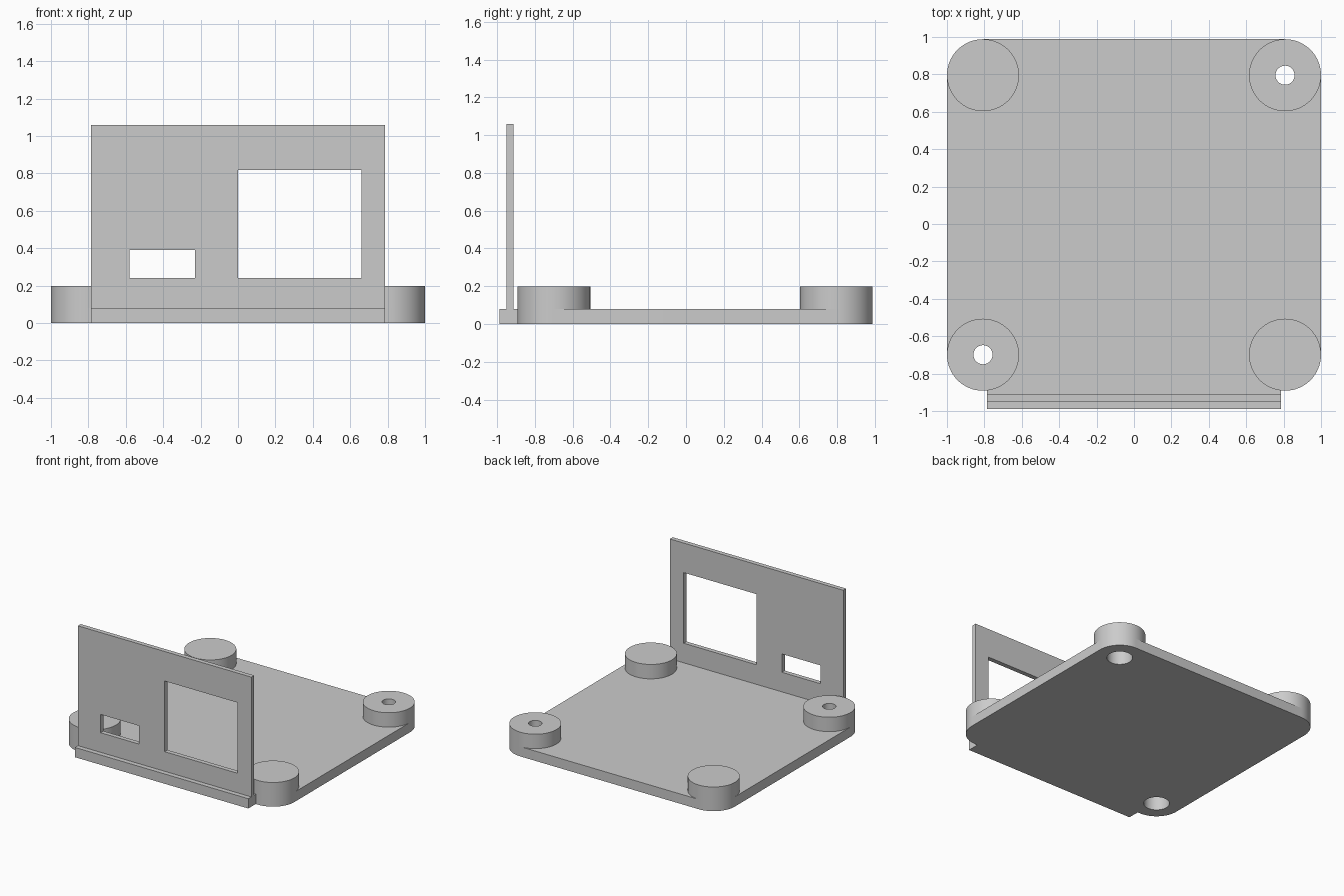
import bpy, bmesh, math
from mathutils import Matrix, Vector

cube = bpy.data.objects.get("Cube")
if cube:
    bpy.data.objects.remove(cube, do_unlink=True)

grey = bpy.data.materials.new("plain grey")
grey.use_nodes = True
colour = (0.6, 0.6, 0.6, 1)
grey.diffuse_color = colour
grey.node_tree.nodes["Principled BSDF"].inputs["Base Color"].default_value = colour

SEGMENTS = 64
RADIUS = 0.1925
CORNER_X, FRONT_Y, BACK_Y = 0.8075, -0.699, 0.7955
PLATE_TOP, BOSS_TOP = 0.08, 0.198
BORE_TOP = 0.12


def finish(name, bm):
    bmesh.ops.recalc_face_normals(bm, faces=bm.faces)
    mesh = bpy.data.meshes.new(name)
    bm.to_mesh(mesh)
    bm.free()
    mesh.materials.append(grey)
    obj = bpy.data.objects.new(name, mesh)
    bpy.context.collection.objects.link(obj)
    return obj


def box(name, low, high):
    low, high = Vector(low), Vector(high)
    bm = bmesh.new()
    place = Matrix.Translation((low + high) / 2) @ Matrix.Diagonal((*(high - low), 1))
    bmesh.ops.create_cube(bm, size=1, matrix=place)
    return finish(name, bm)


def prism(name, outline, bottom, top):
    bm = bmesh.new()
    face = bm.faces.new([bm.verts.new((x, y, bottom)) for x, y in outline])
    extruded = bmesh.ops.extrude_face_region(bm, geom=[face])["geom"]
    moved = [v for v in extruded if isinstance(v, bmesh.types.BMVert)]
    bmesh.ops.translate(bm, verts=moved, vec=(0, 0, top - bottom))
    return finish(name, bm)


def arc(x, y, radius, start=0, turns=1):
    count = int(SEGMENTS * turns)
    angles = [2 * math.pi * (start + i / SEGMENTS) for i in range(count + (turns < 1))]
    return [(x + radius * math.cos(a), y + radius * math.sin(a)) for a in angles]


def cut(obj, cutters):
    """Subtract the cutters, bake the result and delete them."""
    for cutter in cutters:
        mod = obj.modifiers.new("cut", "BOOLEAN")
        mod.operation, mod.solver, mod.object = "DIFFERENCE", "EXACT", cutter
    graph = bpy.context.evaluated_depsgraph_get()
    mesh = bpy.data.meshes.new_from_object(obj.evaluated_get(graph))
    obj.modifiers.clear()
    obj.data = mesh
    for cutter in cutters:
        bpy.data.objects.remove(cutter, do_unlink=True)


def bore(x, y):
    return prism("bore_cutter", arc(x, y, RADIUS / 2), -0.05, BORE_TOP)


# Base plate with rounded corners
outline = []
for i, (x, y) in enumerate([(CORNER_X, BACK_Y), (-CORNER_X, BACK_Y),
                            (-CORNER_X, FRONT_Y), (CORNER_X, FRONT_Y)]):
    outline += arc(x, y, RADIUS, i / 4, 0.25)
plate = prism("base_plate", outline, 0, PLATE_TOP)
holes = [(CORNER_X, BACK_Y), (-CORNER_X, FRONT_Y)]
cut(plate, [bore(x, y) for x, y in holes])

# Corner bosses, two of them drilled and counterbored from below
parts = [plate]
for side, x in (("left", CORNER_X), ("right", -CORNER_X)):
    for end, y in (("front", FRONT_Y), ("back", BACK_Y)):
        boss = prism(f"{end}_{side}_boss", arc(x, y, RADIUS), PLATE_TOP, BOSS_TOP)
        if (x, y) in holes:
            cut(boss, [bore(x, y), prism("hole_cutter", arc(x, y, 0.051), 0, 0.3)])
        parts.append(boss)

# Front sill and upright panel with two openings
box("front_sill", (-0.785, -0.988, 0), (0.785, FRONT_Y - RADIUS, PLATE_TOP))
panel = box("front_panel", (-0.785, -0.949, PLATE_TOP), (0.785, -0.912, 1.06))
cut(panel, [box("window_cutter", (0, -1.1, 0.24), (0.66, -0.8, 0.818)),
            box("slot_cutter", (-0.58, -1.1, 0.24), (-0.23, -0.8, 0.39))])

# Smooth round walls, sharp rims
bpy.ops.object.select_all(action="DESELECT")
for obj in parts:
    obj.select_set(True)
bpy.context.view_layer.objects.active = plate
bpy.ops.object.shade_smooth_by_angle(angle=math.radians(30))
